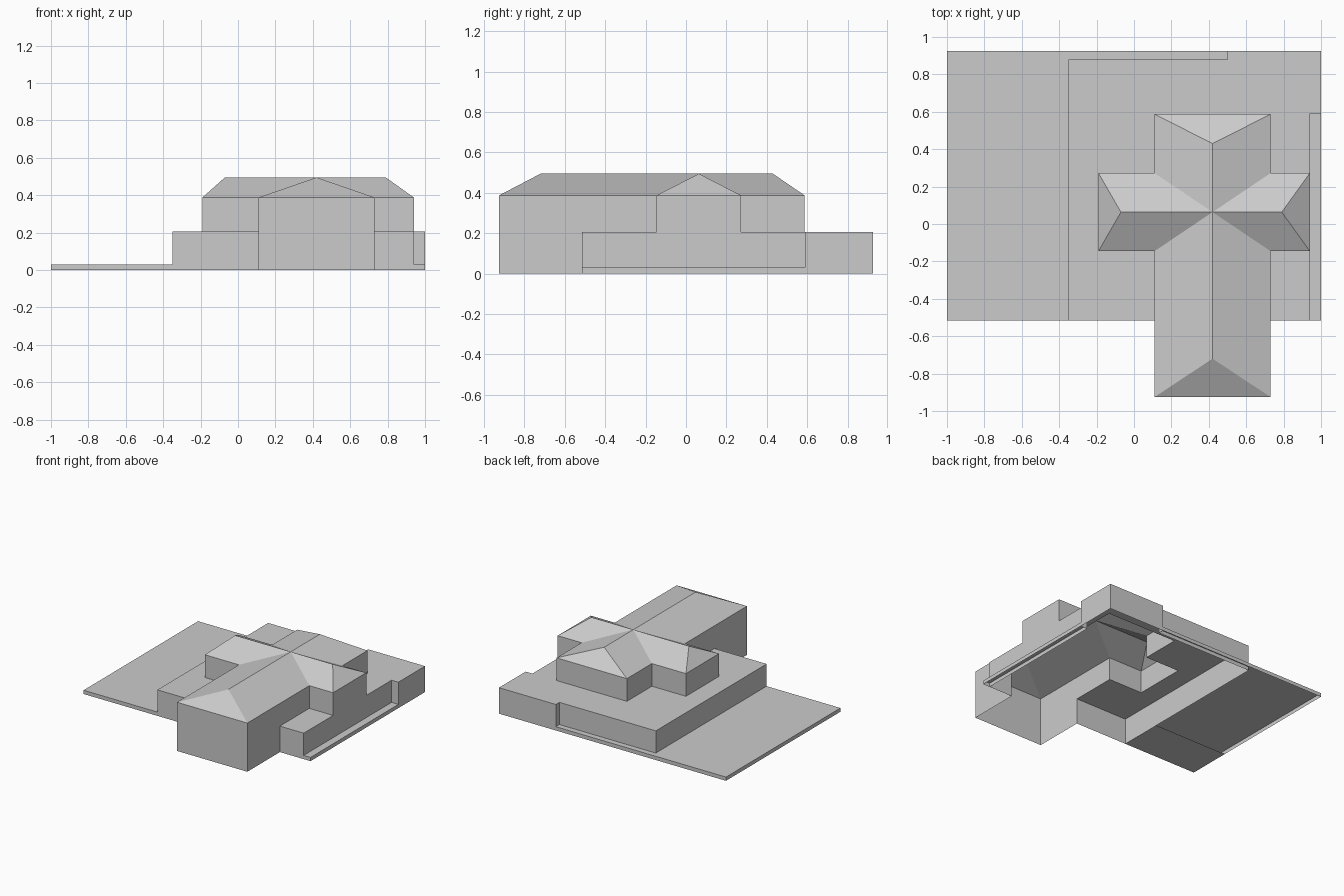
import bpy
import bmesh

cube = bpy.data.objects.get("Cube")
if cube:
    bpy.data.objects.remove(cube, do_unlink=True)

grey = bpy.data.materials.new("plain_grey")
grey.use_nodes = True
grey.diffuse_color = (0.6, 0.6, 0.6, 1)
grey.node_tree.nodes["Principled BSDF"].inputs["Base Color"].default_value = (0.6, 0.6, 0.6, 1)

# Levels and main plan lines
SLAB, PODIUM, EAVE, RIDGE = 0.03, 0.207, 0.388, 0.495
FRONT, BACK, INNER_BACK = -0.515, 0.925, 0.88
WEST, EAST, STEP = -0.35, 0.94, 0.59
HX0, HX1 = 0.11, 0.73          # long house body
WX0 = -0.19                    # cross wing
WY0, WY1 = -0.145, 0.272
HY0, HY1 = -0.925, 0.587


def part(name, faces):
    """Make one flat-shaded object from a list of face outlines."""
    bm = bmesh.new()
    for outline in faces:
        bm.faces.new([bm.verts.new(p) for p in outline])
    bmesh.ops.remove_doubles(bm, verts=bm.verts, dist=0.0005)
    mesh = bpy.data.meshes.new(name)
    bm.to_mesh(mesh)
    bm.free()
    mesh.materials.append(grey)
    obj = bpy.data.objects.new(name, mesh)
    bpy.context.collection.objects.link(obj)
    return obj


def flat(plan, z):
    return [(x, y, z) for x, y in plan]


def walls(path, z0, z1):
    """Upright faces along a counter-clockwise path, facing outward."""
    return [[(*a, z0), (*b, z0), (*b, z1), (*a, z1)] for a, b in zip(path, path[1:])]


def rect(x0, y0, x1, y1):
    return [(x0, y0), (x1, y0), (x1, y1), (x0, y1)]


# Cross-shaped house footprint: each arm is valley, tip, tip (then next valley)
cross = [(HX0, WY0), (HX0, HY0), (HX1, HY0),
         (HX1, WY0), (EAST, WY0), (EAST, WY1),
         (HX1, WY1), (HX1, HY1), (HX0, HY1),
         (HX0, WY1), (WX0, WY1), (WX0, WY0)]

# House walls, with the front arm reaching the ground
house = walls(cross + cross[:1], PODIUM, EAVE)
house += walls([(HX0, FRONT), (HX0, HY0), (HX1, HY0), (HX1, FRONT)], 0, PODIUM)
part("house_walls", house)

# Crossed hip roof
mid_x, mid_y = (HX0 + HX1) / 2, (WY0 + WY1) / 2
centre = (mid_x, mid_y, RIDGE)
ridge_ends = [(mid_x, -0.72), (0.79, mid_y), (mid_x, 0.43), (-0.07, mid_y)]
roof = []
for i, end in enumerate(ridge_ends):
    v0, a, b, v1 = [(*cross[(3 * i + k) % 12], EAVE) for k in range(4)]
    r = (*end, RIDGE)
    roof += [[v0, a, r, centre], [a, b, r], [b, v1, centre, r]]
part("hip_roof", roof)

# Podium: open shell whose terrace surrounds the house
outer = [(HX1, FRONT), (EAST, FRONT), (EAST, STEP), (1, STEP), (1, BACK),
         (0.5, BACK), (0.5, INNER_BACK), (WEST, INNER_BACK), (WEST, FRONT), (HX0, FRONT)]
part("podium_walls", walls(outer, 0, PODIUM))
inner = [cross[0]] + cross[:4:-1]
part("podium_terrace", [
    flat(inner + outer[2:], PODIUM),
    flat(rect(HX1, FRONT, EAST, WY0), PODIUM)])

# Thin ground slab with its rims, and the front underside panel
yard = [(-1, FRONT), (WEST, FRONT), (WEST, INNER_BACK), (0.5, INNER_BACK),
        (0.5, BACK), (-1, BACK)]
slab = [flat(yard, SLAB)]
slab += walls([(0.5, BACK), (-1, BACK), (-1, FRONT), (WEST, FRONT)], 0, SLAB)
slab.append(flat(rect(-1, FRONT, WEST, -0.165)[::-1], 0))
part("ground_slab", slab)

# Side ledge
ledge = [flat(rect(EAST, FRONT, 1, STEP), SLAB)]
ledge += walls([(EAST, FRONT), (1, FRONT), (1, STEP)], 0, SLAB)
part("side_ledge", ledge)
